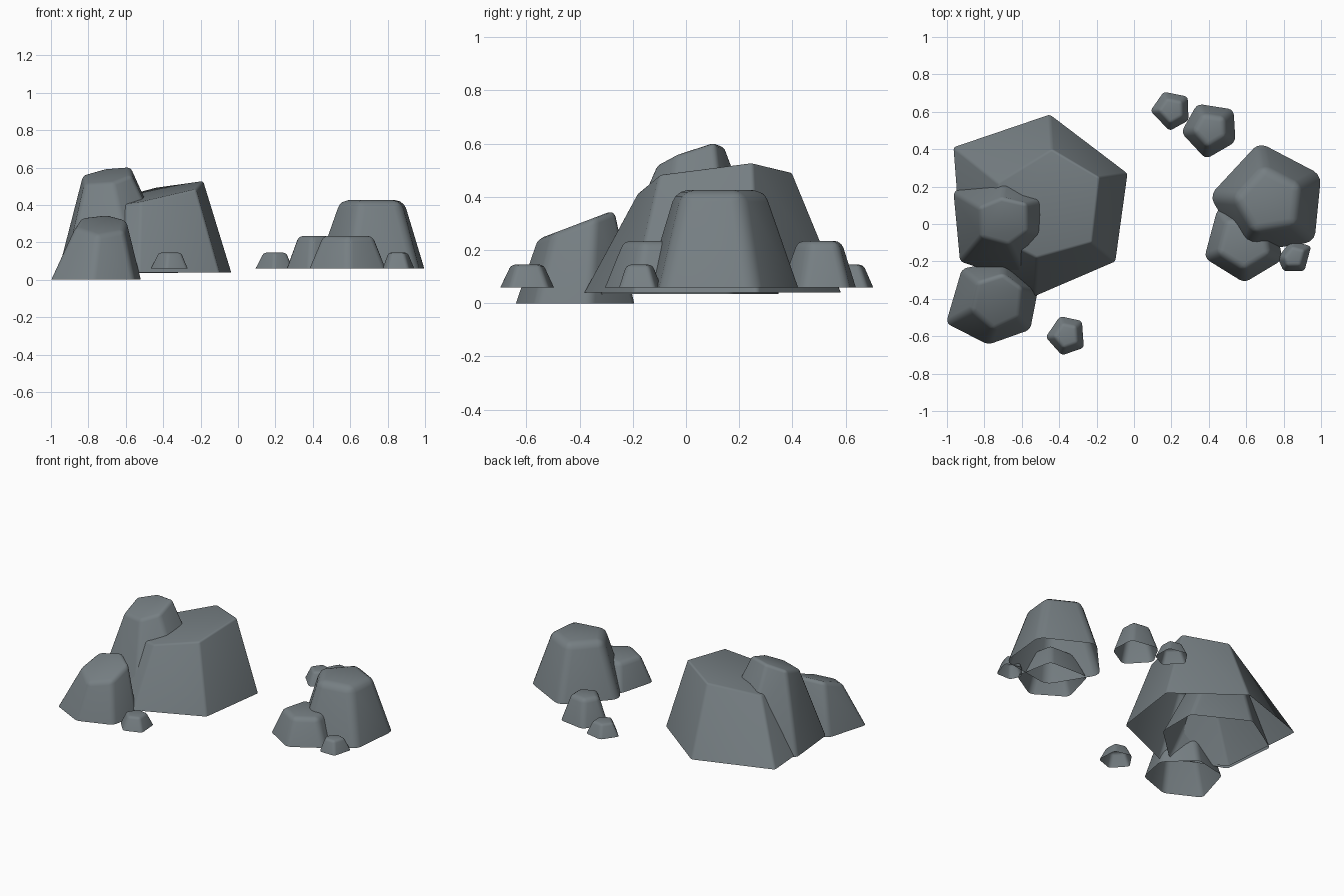
import bpy, bmesh, math

if "Cube" in bpy.data.objects:
    bpy.data.objects.remove(bpy.data.objects["Cube"])

stone = bpy.data.materials.new("slate_grey")
stone.diffuse_color = (0.18, 0.21, 0.225, 1)
stone.use_nodes = True
stone.node_tree.nodes["Principled BSDF"].inputs["Base Color"].default_value = stone.diffuse_color


def rock(name, base, z0, top, bevel):
    """Open-bottomed tapered rock: base outline, 3D top outline, softened edges."""
    bm = bmesh.new()
    lo = [bm.verts.new((x, y, z0)) for x, y in base]
    hi = [bm.verts.new(p) for p in top]
    n = len(lo)
    for i in range(n):
        j = (i + 1) % n
        bm.faces.new((lo[i], lo[j], hi[j], hi[i]))
    bm.faces.new(hi)
    bmesh.ops.recalc_face_normals(bm, faces=bm.faces)
    cap = max(bm.faces, key=lambda f: f.calc_center_median().z)
    if cap.normal.z < 0:
        bmesh.ops.reverse_faces(bm, faces=bm.faces)
    edges = [e for e in bm.edges if not e.is_boundary]
    bmesh.ops.bevel(bm, geom=edges, offset=bevel, segments=3, profile=0.5,
                    affect='EDGES', clamp_overlap=True)
    mesh = bpy.data.meshes.new(name)
    bm.to_mesh(mesh)
    bm.free()
    ob = bpy.data.objects.new(name, mesh)
    bpy.context.collection.objects.link(ob)
    mesh.materials.append(stone)
    bpy.ops.object.select_all(action='DESELECT')
    ob.select_set(True)
    bpy.context.view_layer.objects.active = ob
    bpy.ops.object.shade_smooth_by_angle(angle=math.radians(35))


def tilted(points, ref, sx, sy):
    """Lift 2D points onto a sloping plane through ref."""
    return [(x, y, ref[2] + sx * (x - ref[0]) + sy * (y - ref[1])) for x, y in points]


def flat_rock(name, base, z0, z1, taper, bevel):
    """Rock with a level top that is a scaled copy of its base."""
    cx = sum(p[0] for p in base) / len(base)
    cy = sum(p[1] for p in base) / len(base)
    base = [(cx + (x - cx) * 1.02, cy + (y - cy) * 1.02) for x, y in base]
    top = [(cx + (x - cx) * taper, cy + (y - cy) * taper, z1) for x, y in base]
    rock(name, base, z0, top, bevel)


# Left group: broad slanted boulder, tall boulder, front boulder
rock("broad_boulder",
     [(-.965, .41), (-.45, .585), (-.035, .27), (-.10, -.20), (-.53, -.385), (-.92, -.18)], .04,
     tilted([(-.73, .22), (-.44, .40), (-.185, .25), (-.225, -.10), (-.52, -.18), (-.72, -.08)],
            (-.19, .25, .528), .203, .105), .012)
rock("tall_boulder",
     [(-.965, .17), (-.93, -.20), (-.56, -.325), (-.32, -.10), (-.32, .17), (-.67, .355)], .035,
     tilted([(-.83, .09), (-.82, -.07), (-.67, -.11), (-.57, -.04), (-.575, .11), (-.71, .14)],
            (-.575, .11, .607), .15, .33), .02)
rock("front_boulder",
     [(-1.005, -.53), (-.92, -.24), (-.69, -.19), (-.515, -.36), (-.555, -.565), (-.78, -.645)], 0,
     tilted([(-.87, -.46), (-.84, -.31), (-.70, -.265), (-.595, -.34), (-.61, -.50), (-.75, -.565)],
            (-.70, -.27, .35), 0, .38), .025)

# Right group: large boulder with a lower one in front
flat_rock("right_boulder", [(.67, .43), (.995, .26), (.96, -.09), (.59, -.15), (.41, .15)],
          .06, .425, .60, .045)
flat_rock("low_boulder", [(.38, -.18), (.59, -.31), (.79, -.19), (.74, .07), (.45, .08)],
          .06, .235, .66, .03)
flat_rock("back_boulder", [(.34, .64), (.53, .61), (.54, .44), (.385, .35), (.255, .49)],
          .06, .235, .60, .028)

# Scattered pebbles
pebbles = {
    "back_pebble": [(.16, .705), (.285, .68), (.29, .555), (.19, .50), (.09, .605)],
    "front_pebble": [(-.395, -.495), (-.28, -.52), (-.27, -.66), (-.385, -.70), (-.47, -.605)],
    "right_pebble": [(.77, -.18), (.80, -.25), (.91, -.25), (.945, -.12), (.84, -.09)],
}
for name, outline in pebbles.items():
    flat_rock(name, outline, .06, .145, .62, .016)
